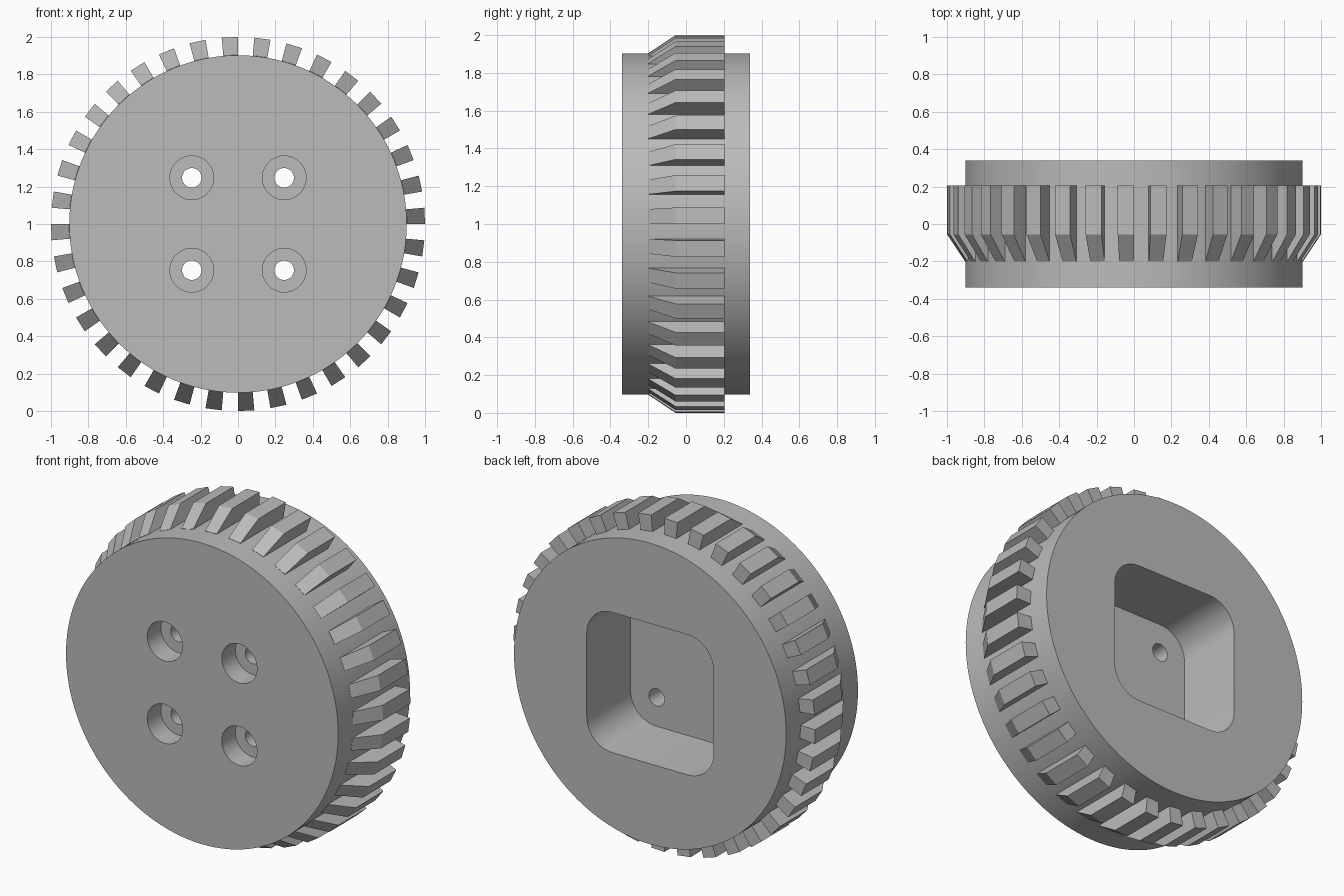
import bpy, bmesh
from math import sin, cos, radians, tau, pi

if "Cube" in bpy.data.objects:
    bpy.data.objects.remove(bpy.data.objects["Cube"])

CENTRE_Z = 1.0
HALF_DEPTH = 0.34
TEETH = 36

grey = bpy.data.materials.new("plain_grey")
grey.use_nodes = True
grey.diffuse_color = (0.5, 0.5, 0.5, 1)
grey.node_tree.nodes["Principled BSDF"].inputs["Base Color"].default_value = (0.5, 0.5, 0.5, 1)


def finish(name, bm):
    """Turn a bmesh into a coloured object at wheel centre height."""
    bmesh.ops.recalc_face_normals(bm, faces=bm.faces)
    mesh = bpy.data.meshes.new(name)
    bm.to_mesh(mesh)
    bm.free()
    mesh.materials.append(grey)
    obj = bpy.data.objects.new(name, mesh)
    obj.location.z = CENTRE_Z
    bpy.context.collection.objects.link(obj)
    return obj


def prism(name, outline, y0, y1):
    """Extrude an (x, z) outline along y."""
    bm = bmesh.new()
    face = bm.faces.new([bm.verts.new((x, y0, z)) for x, z in outline])
    moved = bmesh.ops.extrude_face_region(bm, geom=[face])["geom"]
    verts = [g for g in moved if isinstance(g, bmesh.types.BMVert)]
    bmesh.ops.translate(bm, verts=verts, vec=(0, y1 - y0, 0))
    return finish(name, bm)


def circle(radius, sides, cx=0, cz=0):
    return [(cx + radius * cos(tau * i / sides), cz + radius * sin(tau * i / sides))
            for i in range(sides)]


def rounded_square(half, radius, steps=12):
    points = []
    for corner, (sx, sz) in enumerate([(1, 1), (-1, 1), (-1, -1), (1, -1)]):
        for i in range(steps + 1):
            a = (corner + i / steps) * pi / 2
            points.append((sx * (half - radius) + radius * cos(a),
                           sz * (half - radius) + radius * sin(a)))
    return points


def cut(target, cutter):
    mod = target.modifiers.new("cut", "BOOLEAN")
    mod.operation = "DIFFERENCE"
    mod.solver = "EXACT"
    mod.object = cutter
    bpy.context.view_layer.objects.active = target
    bpy.ops.object.modifier_apply(modifier=mod.name)
    bpy.data.objects.remove(cutter)


# Wheel body with square rear pocket
body = prism("wheel_body", circle(0.902, 144), -HALF_DEPTH, HALF_DEPTH)
cut(body, prism("pocket_cutter", rounded_square(0.42, 0.17), -0.075, 0.5))

# Four counterbored bolt holes
for sx in (-1, 1):
    for sz in (-1, 1):
        x, z = sx * 0.247, sz * 0.247
        cut(body, prism("bore_cutter", circle(0.117, 48, x, z), -0.5, -HALF_DEPTH + 0.13))
        cut(body, prism("hole_cutter", circle(0.052, 32, x, z), -0.3, 0.1))

# Ring of teeth with sloped fronts
bm = bmesh.new()
side = [(-0.2, 0.89), (-0.2, 0.904), (-0.055, 1.0), (0.205, 1.0), (0.205, 0.89)]
for i in range(TEETH):
    loops = []
    for half_step in (0, 0.5):
        a = radians(360 / TEETH * (i + half_step))
        loops.append([bm.verts.new((-r * sin(a), y, r * cos(a))) for y, r in side])
    first, second = loops
    bm.faces.new(first)
    bm.faces.new(second[::-1])
    for j in range(len(side)):
        k = (j + 1) % len(side)
        bm.faces.new((first[j], second[j], second[k], first[k]))
finish("teeth", bm)

# Smooth round walls, keep hard edges
bpy.ops.object.select_all(action="DESELECT")
body.select_set(True)
bpy.context.view_layer.objects.active = body
bpy.ops.object.shade_smooth_by_angle(angle=radians(30))
